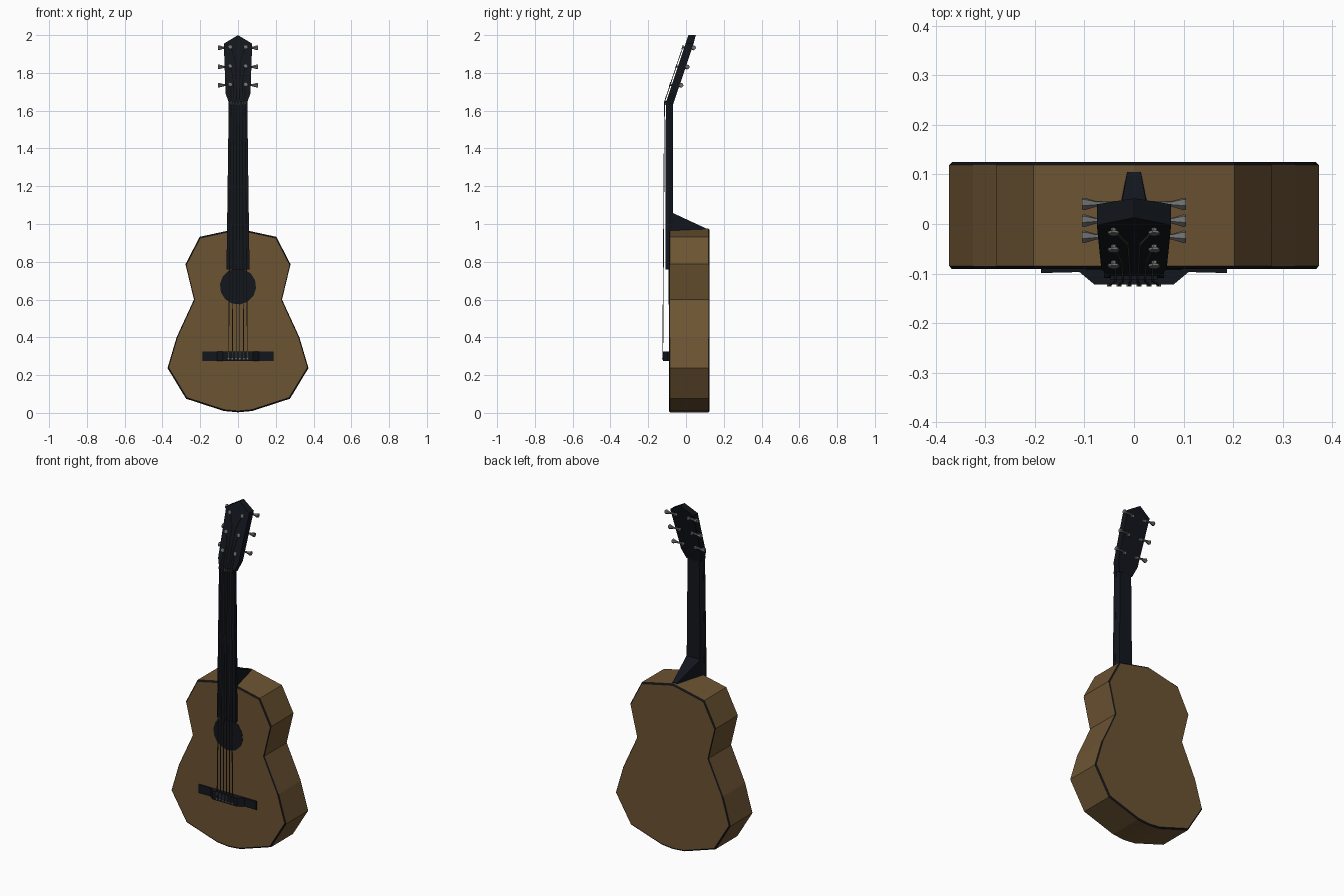
import bpy, bmesh
from math import cos, sin, pi
from mathutils import Vector

if "Cube" in bpy.data.objects:
    bpy.data.objects.remove(bpy.data.objects["Cube"])


def material(name, rgb):
    m = bpy.data.materials.new(name)
    m.diffuse_color = (*rgb, 1)
    m.use_nodes = True
    m.node_tree.nodes["Principled BSDF"].inputs["Base Color"].default_value = m.diffuse_color
    return m


WOOD = material("wood", (0.15, 0.088, 0.032))
DARK = material("dark_wood", (0.006, 0.008, 0.012))
METAL = material("metal", (0.16, 0.16, 0.16))
STRING = material("string_steel", (0.04, 0.04, 0.045))


def loft(name, rings, mats, dark_bands=()):
    """Skin a list of equal rings and cap both ends."""
    bm = bmesh.new()
    vs = [[bm.verts.new(p) for p in r] for r in rings]
    n = len(vs[0])
    for k in range(len(vs) - 1):
        for i in range(n):
            j = (i + 1) % n
            f = bm.faces.new((vs[k][i], vs[k][j], vs[k + 1][j], vs[k + 1][i]))
            f.material_index = 1 if k in dark_bands else 0
    bm.faces.new(vs[0])
    bm.faces.new(vs[-1])
    bmesh.ops.recalc_face_normals(bm, faces=bm.faces)
    me = bpy.data.meshes.new(name)
    bm.to_mesh(me)
    bm.free()
    for m in mats:
        me.materials.append(m)
    ob = bpy.data.objects.new(name, me)
    bpy.context.collection.objects.link(ob)
    return ob


def mirrored(half):
    """Close a half outline (x, z), running bottom to top, across x = 0."""
    return half + [(-x, z) for x, z in reversed(half) if x > 0]


def spindle(name, start, axis, profile, sides, mat):
    """Turned part: profile holds (distance, radius) along the axis."""
    a = Vector(axis).normalized()
    u = a.orthogonal().normalized()
    v = a.cross(u)
    rings = [[Vector(start) + a * d + (u * cos(t) + v * sin(t)) * r
              for t in (2 * pi * i / sides for i in range(sides))]
             for d, r in profile]
    return loft(name, rings, [mat])


# Body with dark chamfered binding on both rims
half = [(0, 0.003), (0.075, 0.01), (0.275, 0.075), (0.373, 0.237),
        (0.325, 0.40), (0.233, 0.60), (0.278, 0.787), (0.203, 0.932), (0, 0.976)]
outline = mirrored(half)


def body_ring(y, s):
    return [(x * s, y, 0.5 + (z - 0.5) * s) for x, z in outline]


loft("body", [body_ring(-0.091, 0.985), body_ring(-0.085, 1),
              body_ring(0.119, 1), body_ring(0.125, 0.985)], [WOOD, DARK], (0, 2))

# Sound hole
spindle("sound_hole", (0, -0.088, 0.67), (0, -1, 0), [(0, 0.096), (0.005, 0.096)], 14, DARK)

# Bridge: thin wings rising to a central block
prof = [(0.188, -0.089), (0.188, -0.099), (0.11, -0.097), (0.08, -0.122)]
prof += [(-x, y) for x, y in reversed(prof)]
loft("bridge", [[(x, y, z) for x, y in prof] for z in (0.275, 0.325)], [DARK])


# Fretboard and neck, tapering towards the nut
def slab(w1, w2, y1, y2, z):
    return [(-w1, y1, z), (w1, y1, z), (w2, y2, z), (-w2, y2, z)]


loft("fretboard", [slab(0.061, 0.061, -0.109, -0.089, 0.76),
                   slab(0.049, 0.049, -0.107, -0.089, 1.645)], [DARK])
loft("neck", [slab(0.058, 0.045, -0.09, -0.069, 0.97),
              slab(0.049, 0.038, -0.09, -0.069, 1.645)], [DARK])
loft("nut", [slab(0.047, 0.047, -0.113, -0.09, z) for z in (1.638, 1.652)], [DARK])

# Heel wedge on the shoulder of the body
loft("heel", [[(-w, y, 0.95), (w, y, 0.95), (w * 0.9, y, z), (-w * 0.9, y, z)]
              for w, y, z in ((0.058, -0.089, 1.06), (0.05, -0.069, 1.058), (0.015, 0.105, 0.977))],
     [DARK])


# Headstock, leaning backwards
def head_y(z):
    return -0.106 + 0.335 * (z - 1.645)


head = mirrored([(0, 1.63), (0.045, 1.635), (0.066, 1.69), (0.075, 1.955), (0, 2.0)])
loft("headstock", [[(x, head_y(z), z) for x, z in head],
                   [(x, min(head_y(z) + 0.042, 0.052), z) for x, z in head]], [DARK])

# Tuners, strings and bridge pins, outermost string first
for side in (-1, 1):
    for k, z in enumerate((1.735, 1.832, 1.933)):
        tag = f"{'left' if side < 0 else 'right'}_{k + 1}"
        y = head_y(z)
        spindle("post_" + tag, (0.041 * side, y + 0.003, z), (0, -0.948, 0.318),
                [(0, 0.006), (0.009, 0.006), (0.01, 0.012), (0.015, 0.012)], 6, METAL)
        spindle("knob_" + tag, (0.04 * side, y + 0.05, z), (side, 0, 0),
                [(0, 0.005), (0.037, 0.006), (0.06, 0.013), (0.065, 0.012)], 6, METAL)
        spindle("post_back_" + tag, (0.041 * side, y + 0.036, z), (0, 0.948, -0.318),
                [(0, 0.009), (0.018, 0.009)], 6, METAL)
        xb, xn = (0.05, 0.03, 0.01)[k] * side, (0.037, 0.022, 0.007)[k] * side
        zm = z - 0.07
        path = [(xb, -0.123, 0.285), (xn, -0.114, 1.645),
                ((xn * 0.85 + 0.006 * side), head_y(zm) - 0.009, zm),
                (0.037 * side, y - 0.008, z)]
        r = 0.002
        loft("string_" + tag, [[(px - r, py - r, pz), (px + r, py - r, pz),
                                (px + r, py + r, pz), (px - r, py + r, pz)]
                               for px, py, pz in path], [STRING])
        spindle("bridge_pin_" + tag, (xb, -0.12, 0.287), (0, -1, 0),
                [(0, 0.005), (0.006, 0.005)], 6, METAL)
